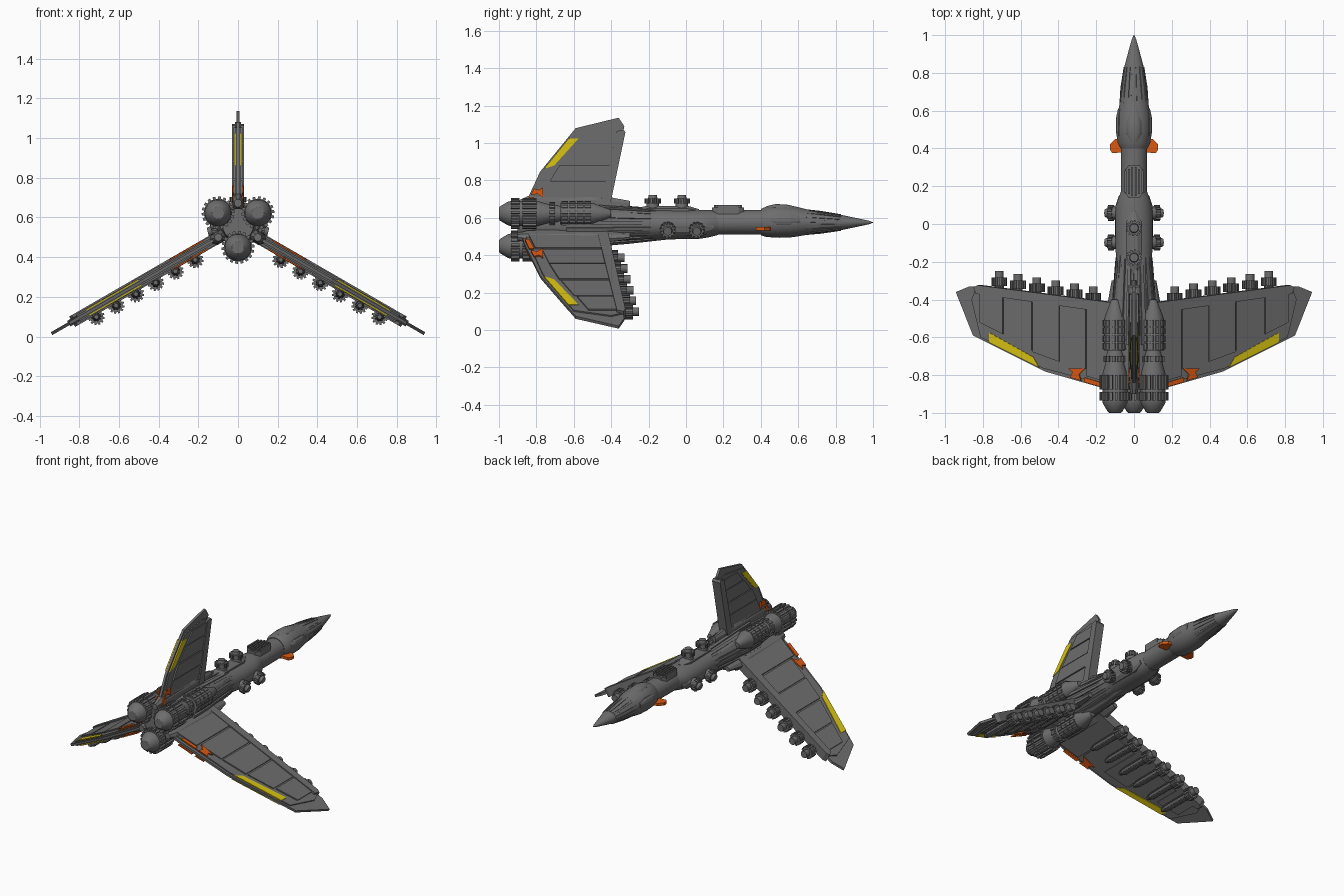
import bpy, bmesh, math
from mathutils import Matrix, Vector

AXIS_Z = 0.565


def material(name, rgb):
    m = bpy.data.materials.new(name)
    m.diffuse_color = (*rgb, 1)
    return m


GREY = material("hull grey", (0.155, 0.155, 0.155))
YELLOW = material("marking yellow", (0.70, 0.55, 0.006))
ORANGE = material("marking orange", (0.70, 0.10, 0.006))


def finish(name, bm, mat, smooth=False):
    bmesh.ops.recalc_face_normals(bm, faces=bm.faces)
    me = bpy.data.meshes.new(name)
    bm.to_mesh(me)
    bm.free()
    me.materials.append(mat)
    ob = bpy.data.objects.new(name, me)
    bpy.context.collection.objects.link(ob)
    if smooth:
        bpy.ops.object.select_all(action='DESELECT')
        ob.select_set(True)
        bpy.context.view_layer.objects.active = ob
        bpy.ops.object.shade_smooth_by_angle(angle=math.radians(32))
    return ob


def ring_profile(sides=24, teeth=0, depth=0.0):
    """Unit cross-section: plain circle, or gear when teeth > 0."""
    if not teeth:
        return [(2 * math.pi * (i + 0.5) / sides, 1) for i in range(sides)]
    step = 2 * math.pi / teeth
    return [(step * (i + f), k) for i in range(teeth)
            for f, k in ((0, 1), (0.5, 1), (0.55, 1 - depth), (0.95, 1 - depth))]


def loft(name, sections, frame=Matrix(), sides=24, teeth=0, depth=0.15, mat=GREY):
    """Sections along local y: (y, radius x, radius z, centre z)."""
    bm = bmesh.new()
    prof = ring_profile(sides, teeth, depth)
    rings = []
    for s in sections:
        y, rx = s[0], s[1]
        rz = s[2] if len(s) > 2 else rx
        zc = s[3] if len(s) > 3 else 0
        rings.append([bm.verts.new(frame @ Vector((rx * k * math.cos(a), y, zc + rz * k * math.sin(a))))
                      for a, k in prof])
    n = len(prof)
    for a, b in zip(rings, rings[1:]):
        for i in range(n):
            bm.faces.new((a[i], a[(i + 1) % n], b[(i + 1) % n], b[i]))
    bm.faces.new(rings[0])
    bm.faces.new(rings[-1])
    return finish(name, bm, mat, smooth=not teeth and sides > 12)


def plate(name, pts, lo, hi, frame, mat=GREY, scale=1.0):
    """Flat outline in local (radial, y), extruded along the local normal."""
    bm = bmesh.new()
    low = [bm.verts.new(frame @ Vector((r * scale, y, lo))) for r, y in pts]
    top = [bm.verts.new(frame @ Vector((r * scale, y, hi))) for r, y in pts]
    n = len(pts)
    bm.faces.new(low)
    bm.faces.new(top)
    for i in range(n):
        bm.faces.new((low[i], low[(i + 1) % n], top[(i + 1) % n], top[i]))
    return finish(name, bm, mat)


def lead(r):   # front edge of the wing at a radius
    return -0.43 + 0.112 * (r - 0.1)


def trail(r):  # rear edge of the wing at a radius
    return -0.865 + 0.248 * (r - 0.2) if r < 0.543 else -0.78 + 0.435 * (r - 0.543)


# ---------------- fuselage ----------------
up = Matrix.Translation((0, 0, AXIS_Z))
loft("rear_fuselage", [(-0.9, 0.08), (-0.6, 0.115, 0.105), (-0.5, 0.115, 0.105), (-0.25, 0.095, 0.086),
                       (-0.05, 0.1, 0.08), (0.07, 0.098, 0.078), (0.12, 0.09, 0.074, 0.004),
                       (0.17, 0.07, 0.066, 0.008)], up)
loft("fuselage_ribs", [(-0.64, 0.125, 0.115), (-0.5, 0.123, 0.113), (-0.2, 0.1, 0.09), (-0.16, 0.094, 0.084)],
     up, teeth=18, depth=0.09)
loft("neck", [(0.1, 0.07, 0.066, 0.01), (0.43, 0.07, 0.066, 0.012)], up)
loft("nose", [(0.4, 0.072, 0.07, 0.012), (0.43, 0.087, 0.082, 0.014), (0.5, 0.092, 0.086, 0.014),
              (0.57, 0.09, 0.082, 0.013), (0.63, 0.078, 0.071, 0.012), (0.72, 0.068, 0.057, 0.011),
              (0.83, 0.052, 0.041, 0.01), (0.92, 0.028, 0.022, 0.01), (0.98, 0.011, 0.009, 0.01),
              (1.0, 0.001, 0.001, 0.01)], up, sides=32)
loft("nose_ribs", [(0.64, 0.077, 0.069, 0.012), (0.72, 0.072, 0.061, 0.011), (0.83, 0.055, 0.044, 0.01)],
     up, teeth=16, depth=0.08)
loft("canopy", [(0.43, 0.02, 0.012, 0.085), (0.48, 0.042, 0.026, 0.083), (0.54, 0.042, 0.026, 0.08),
                (0.6, 0.03, 0.02, 0.072), (0.68, 0.014, 0.01, 0.062)], up)
for s in (1, -1):
    side = Matrix.Translation((s * 0.077, 0, AXIS_Z + 0.025))
    loft("cheek_panel", [(0.45, 0.012, 0.02), (0.49, 0.02, 0.034), (0.56, 0.019, 0.033), (0.61, 0.008, 0.018)],
         side, sides=12)
    # small orange fins behind the nose
    plate("canard", [(0.055, 0.455), (0.1, 0.45), (0.128, 0.42), (0.128, 0.395), (0.115, 0.375), (0.055, 0.38)],
          -0.009, 0.009, Matrix.Translation((0, 0, 0.542)) @ Matrix.Scale(s, 4, (1, 0, 0)), ORANGE)

# ribbed hatch on the neck
plate("hatch_base", [(-0.05, 0.17), (-0.03, 0.14), (0.03, 0.14), (0.05, 0.17), (0.05, 0.28), (0.03, 0.31),
                     (-0.03, 0.31), (-0.05, 0.28)], 0.62, 0.656, Matrix())
for i in range(6):
    x = -0.045 + 0.018 * i
    half = 0.08 - 0.5 * abs(x)
    plate("hatch_rib", [(x - 0.005, 0.225 - half), (x + 0.005, 0.225 - half),
                        (x + 0.005, 0.225 + half), (x - 0.005, 0.225 + half)], 0.64, 0.668, Matrix())

# ---------------- turret blisters: top and both sides ----------------
for deg, yc in ((0, -0.1), (104, -0.02), (-104, -0.02)):
    roll = up @ Matrix.Rotation(math.radians(deg), 4, 'Y')
    loft("turret_blister", [(yc - 0.17, 0.015, 0.012, 0.075), (yc - 0.11, 0.045, 0.028, 0.073),
                            (yc + 0.11, 0.045, 0.028, 0.073), (yc + 0.17, 0.015, 0.012, 0.07)], roll, sides=8)
    for dy in (-0.078, 0.078):
        fr = roll @ Matrix.Translation((0, yc + dy, 0)) @ Matrix.Rotation(math.pi / 2, 4, 'X')
        loft("turret_base", [(0.07, 0.036), (0.115, 0.034)], fr, sides=16)
        loft("turret_gear", [(0.112, 0.043), (0.138, 0.043)], fr, teeth=12, depth=0.2)
        loft("turret_cap", [(0.136, 0.026), (0.157, 0.022)], fr, sides=16)

# ---------------- engines ----------------
for deg in (60, 180, 300):
    a = math.radians(deg)
    fr = up @ Matrix.Translation((0.116 * math.sin(a), 0, 0.116 * math.cos(a)))
    loft("engine_nozzle", [(-1.0, 0.03), (-0.995, 0.038), (-0.95, 0.065), (-0.93, 0.068), (-0.79, 0.066),
                           (-0.74, 0.052), (-0.69, 0.046), (-0.66, 0.035), (-0.6, 0.035)], fr)
    loft("engine_rear_gear", [(-0.935, 0.083), (-0.89, 0.083)], fr, teeth=18, depth=0.14)
    loft("engine_front_gear", [(-0.875, 0.083), (-0.8, 0.083)], fr, teeth=18, depth=0.14)
    loft("engine_collar", [(-0.73, 0.062), (-0.70, 0.062)], fr, teeth=12, depth=0.12)
    for i in range(4):
        y = -0.665 + 0.041 * i
        loft("engine_block", [(y, 0.066), (y + 0.034, 0.066)], fr, teeth=12, depth=0.1)
    loft("engine_core", [(-0.67, 0.058), (-0.5, 0.058), (-0.4, 0.02)], fr)
    # tapered fairing ahead of each engine
    roll = up @ Matrix.Rotation(a, 4, 'Y')
    loft("engine_fairing", [(-0.52, 0.05, 0.03, 0.095), (-0.3, 0.03, 0.02, 0.085), (-0.1, 0.02, 0.012, 0.07)],
         roll, sides=8)

# ---------------- wings and upright fin ----------------
base = Matrix.Translation((0, 0, 0.557))
right = base @ Matrix.Rotation(math.radians(30), 4, 'Y')
left = Matrix.Scale(-1, 4, (1, 0, 0)) @ right
fin = base @ Matrix.Rotation(math.radians(-90), 4, 'Y')
outline = [(0.1, -0.43), (0.95, -0.335), (1.0, -0.33), (1.085, -0.36), (0.98, -0.59),
           (0.543, -0.78), (0.2, -0.865), (0.1, -0.88)]
yellow = [(0.875, -0.575), (0.875, -0.628), (0.57, -0.76), (0.605, -0.705)]
orange_tab = [(0.285, -0.765), (0.385, -0.765), (0.36, -0.785), (0.375, -0.812), (0.31, -0.83), (0.32, -0.795)]
orange_strip = [(0.19, -0.838), (0.29, -0.812), (0.29, -0.838), (0.19, -0.862)]
# inner radius, outer radius, rear margin, half thickness of each raised panel
panels = [(0.1, 0.275, 0.04, 0.026), (0.285, 0.435, 0.075, 0.022), (0.445, 0.605, 0.075, 0.025),
          (0.615, 0.78, 0.08, 0.022), (0.79, 0.93, 0.09, 0.024)]

for label, fr, k in (("right_wing", right, 1), ("left_wing", left, 1), ("fin", fin, 0.533)):
    plate(label + "_plate", outline, -0.008, 0.008, fr, GREY, k)
    plate(label + "_core", [(0.1, -0.42), (0.96, -0.345), (0.985, -0.40), (0.93, trail(0.93) + 0.012),
                            (0.543, -0.765), (0.1, -0.865)], -0.016, 0.016, fr, GREY, k)
    for r0, r1, m, h in panels:
        plate(label + "_panel", [(r0, lead(r0)), (r1, lead(r1)), (r1, trail(r1) + m), (r0, trail(r0) + m)],
              -h, h, fr, GREY, k)
    plate(label + "_front_spar", [(0.1, lead(0.1) - 0.045), (0.95, lead(0.95) - 0.035), (0.965, lead(0.95)),
                                  (0.94, lead(0.94) + 0.012), (0.1, lead(0.1) + 0.012)], -0.03, 0.03, fr, GREY, k)
    for lo, hi in ((0.0125, 0.0195), (-0.0195, -0.0125)):
        plate(label + "_yellow_mark", yellow, lo, hi, fr, YELLOW, k)
    for lo, hi in ((0.0205, 0.0285), (-0.0285, -0.0205)):
        plate(label + "_orange_tab", orange_tab, lo, hi, fr, ORANGE, k)
        plate(label + "_orange_strip", orange_strip, lo, hi, fr, ORANGE, k)
    # thick root fairing
    loft(label + "_root", [(-0.9, 0.02, 0.02), (-0.84, 0.05, 0.03), (-0.5, 0.06, 0.034), (-0.3, 0.02, 0.015)],
         fr @ Matrix.Translation((0.115, 0, 0)), sides=8)

# ---------------- guns below both wings ----------------
for fr in (right, left):
    for i in range(6):
        g = fr @ Matrix.Translation((0.272 + 0.115 * i, -0.33 + 0.016 * i, -0.04))
        loft("gun_muzzle", [(-0.045, 0.023), (0, 0.023)], g, sides=16)
        loft("gun_gear", [(-0.078, 0.042), (-0.034, 0.042)], g, teeth=12, depth=0.2)
        loft("gun_body", [(-0.33, 0.012), (-0.29, 0.023), (-0.07, 0.025)], g, teeth=8, depth=0.15)
